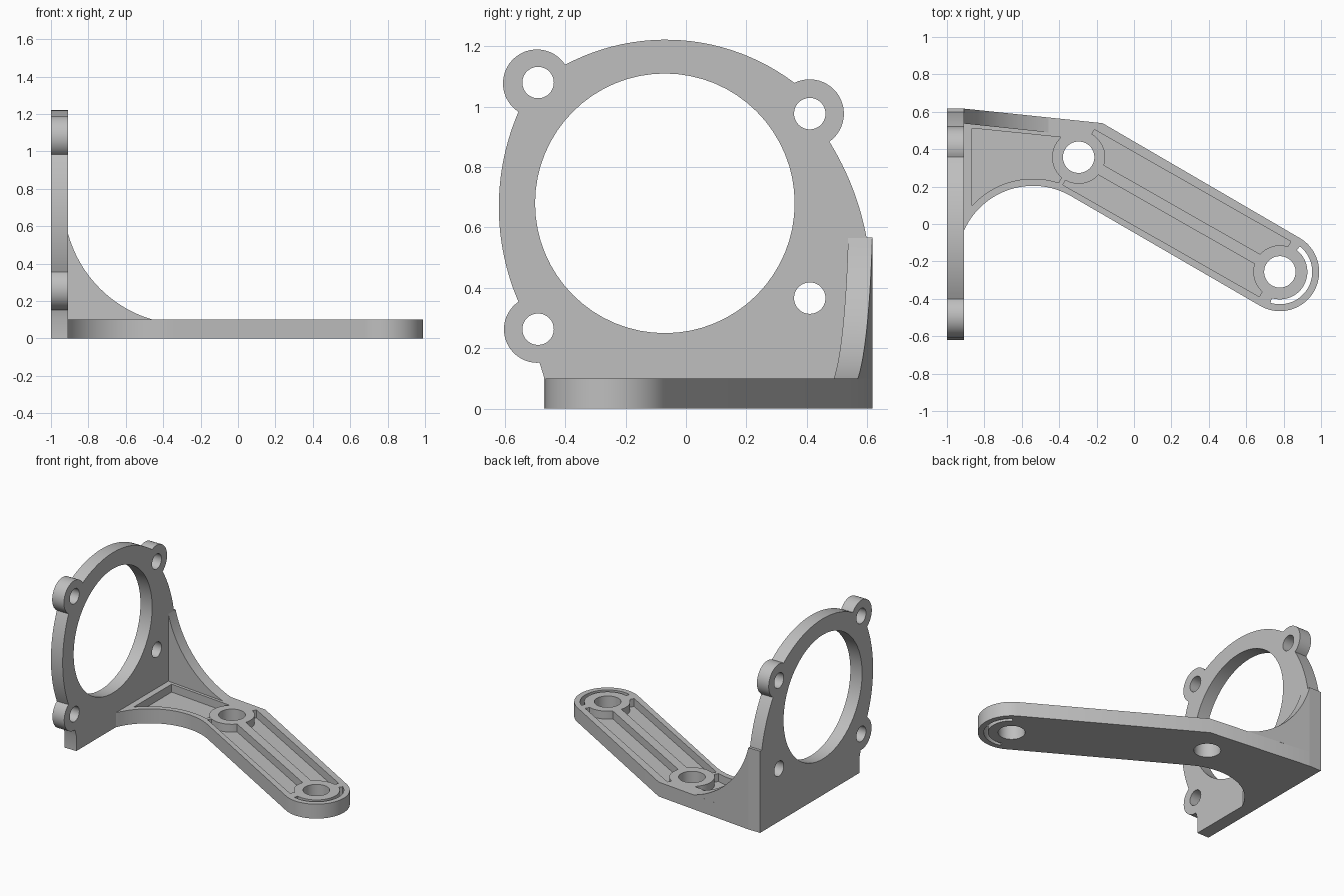
import bpy, bmesh, math
from math import radians, cos, sin
from mathutils import Vector, Matrix

if "Cube" in bpy.data.objects:
    bpy.data.objects.remove(bpy.data.objects["Cube"])

grey = bpy.data.materials.new("plain_grey")
grey.use_nodes = True
grey.diffuse_color = (0.52, 0.52, 0.52, 1)
grey.node_tree.nodes["Principled BSDF"].inputs["Base Color"].default_value = (0.52, 0.52, 0.52, 1)


def arc(centre, r, a0, a1, steps=24):
    """Points on a circle from angle a0 to a1 in degrees."""
    angles = [radians(a0 + (a1 - a0) * i / steps) for i in range(steps + 1)]
    return [(centre[0] + r * cos(a), centre[1] + r * sin(a)) for a in angles]


def arc_through(a, b, c):
    """Arc from a to c that passes through b."""
    a, b, c = Vector(a), Vector(b), Vector(c)
    p, q = b - a, c - a
    d = 2 * (p.x * q.y - p.y * q.x)
    offset = Vector((q.y * p.dot(p) - p.y * q.dot(q), p.x * q.dot(q) - q.x * p.dot(p))) / d
    centre = a + offset
    start, end = [math.degrees(math.atan2(v.y - centre.y, v.x - centre.x)) for v in (a, c)]
    sweep = (end - start) % 360 if d > 0 else -((start - end) % 360)
    return arc(centre, offset.length, start, start + sweep)


def circle(centre, r):
    return arc(centre, r, 0, 360, 64)[:-1]


def flat(u, v, w):        # outline lies in the ground plane
    return (u, v, w)


def upright(u, v, w):     # outline faces along x
    return (w, u, v)


def prism(name, outline, low, high, place):
    bm = bmesh.new()
    rings = [[bm.verts.new(place(u, v, w)) for u, v in outline] for w in (low, high)]
    bottom, top = rings
    bm.faces.new(bottom)
    bm.faces.new(top)
    n = len(outline)
    for i in range(n):
        j = (i + 1) % n
        bm.faces.new((bottom[i], bottom[j], top[j], top[i]))
    bmesh.ops.recalc_face_normals(bm, faces=bm.faces)
    mesh = bpy.data.meshes.new(name)
    bm.to_mesh(mesh)
    bm.free()
    mesh.materials.append(grey)
    obj = bpy.data.objects.new(name, mesh)
    bpy.context.collection.objects.link(obj)
    return obj


def cut(obj, outline, low, high, place):
    cutter = prism("cutter", outline, low, high, place)
    cutter.hide_render = True
    mod = obj.modifiers.new("cut", 'BOOLEAN')
    mod.operation, mod.solver, mod.object = 'DIFFERENCE', 'EXACT', cutter
    bpy.context.view_layer.objects.active = obj
    bpy.ops.object.modifier_apply(modifier=mod.name)
    bpy.data.objects.remove(cutter)


def smooth(obj):
    bpy.ops.object.select_all(action='DESELECT')
    obj.select_set(True)
    bpy.context.view_layer.objects.active = obj
    bpy.ops.object.shade_smooth_by_angle(angle=radians(30))


BACK, FACE, DECK, FLOOR = -1.0, -0.91, 0.1, 0.045

# Upright ring plate with three ears
low_joint, left_joint = (-0.555, 0.354), (-0.555, 0.983)
top_joint, ear_start, ear_end = (-0.40, 1.139), (0.359, 1.079), (0.475, 0.884)
outline = [(-0.47, 0), (-0.47, 0.103)]
outline += arc_through((-0.485, 0.152), (-0.603, 0.263), low_joint)
outline += arc_through(low_joint, (-0.62, 0.67), left_joint)[1:]
outline += arc_through(left_joint, (-0.57, 1.16), top_joint)[1:]
outline += arc_through(top_joint, (-0.07, 1.222), ear_start)[1:]
outline += arc_through(ear_start, (0.49, 1.057), ear_end)[1:]
outline += arc_through(ear_end, (0.551, 0.732), (0.598, 0.566))[1:]
outline += [(0.617, 0.566), (0.617, 0)]
plate = prism("ring_plate", outline, BACK, FACE, upright)
cut(plate, circle((-0.07, 0.68), 0.43), -1.2, -0.8, upright)
for centre in [(-0.49, 1.08), (-0.49, 0.263), (0.41, 0.977), (0.41, 0.366)]:
    cut(plate, circle(centre, 0.052), -1.2, -0.8, upright)
smooth(plate)

# Flat base arm
near, far = Vector((-0.296, 0.357)), Vector((0.78, -0.256))
along = (far - near).normalized()
length = (far - near).length
tilt = math.degrees(math.atan2(along.y, along.x))
side = Vector((-along.y, along.x))
scoop = (-0.54, -0.2)
outline = [(FACE, 0.617), (-0.168, 0.539)]
outline += arc(far, 0.21, 90 + tilt, tilt - 90, 40)
outline += arc(scoop, 0.404, 90 + tilt, 156)
outline += [(FACE, -0.037)]
base = prism("base_arm", outline, 0, DECK, flat)
for centre in (near, far):
    cut(base, circle(centre, 0.084), -0.1, 0.3, flat)

# Curved slot through the rounded end
slot = arc(far, 0.147, 52, -107, 32) + arc(far, 0.173, -107, 52, 32)
cut(base, slot, -0.1, 0.3, flat)

# Two long pockets either side of the middle rib
boss, rib, rim = 0.142, 0.03, 0.17
a = math.degrees(math.asin(rib / boss))
pocket = arc((0, 0), boss, a, 90) + [(0, rim), (length - 0.03, rim)]
pocket += arc((length, 0), boss, 102, 180 - a)
for sign in (1, -1):
    points = [near + along * u + side * v * sign for u, v in pocket]
    cut(base, points, FLOOR, 0.3, flat)

# Pocket beside the ring plate
pocket = [(-0.867, 0.512), (-0.392, 0.464)]
pocket += arc(near, boss, 133, 230)
pocket += arc(scoop, 0.442, 72, 137.7)
cut(base, pocket, FLOOR, 0.3, flat)
smooth(base)


# Scooped gusset joining plate and base
def slanted(u, v, w):
    return (u, 0.617 - 0.105 * (u - FACE) - w, v)


outline = [(FACE, DECK)] + arc((-0.272, 0.734), 0.66, 194.8, 253.8, 32)
gusset = prism("gusset", outline, 0, 0.08, slanted)
smooth(gusset)
